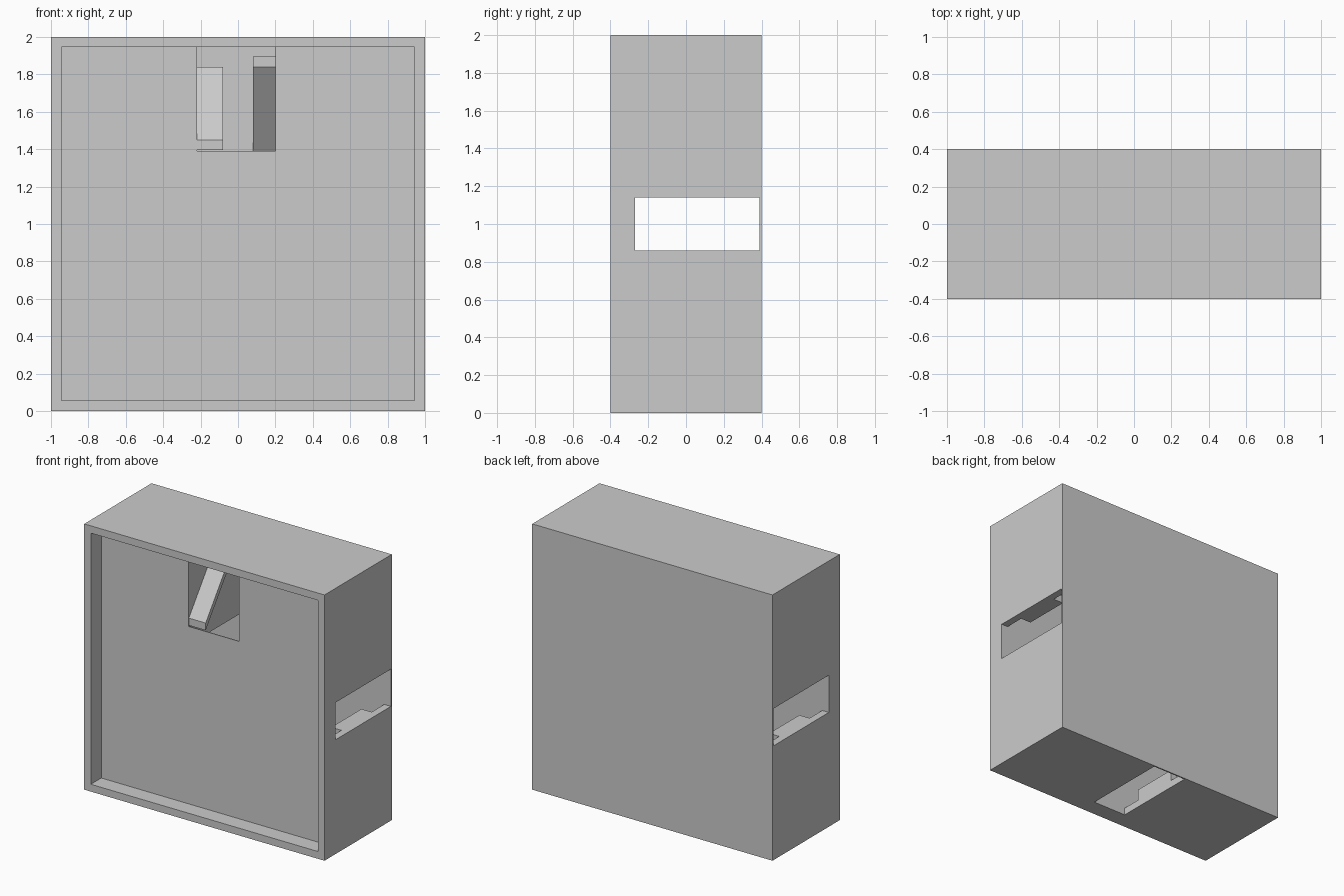
import bpy
import bmesh

if "Cube" in bpy.data.objects:
    bpy.data.objects.remove(bpy.data.objects["Cube"], do_unlink=True)

# One plain grey for the whole model
GREY = (0.6, 0.6, 0.6, 1)
grey = bpy.data.materials.new("plain grey")
grey.use_nodes = True
grey.diffuse_color = GREY
grey.node_tree.nodes["Principled BSDF"].inputs["Base Color"].default_value = GREY

WALL = 0.055            # rim and side wall thickness
FRONT, BACK = -0.27, 0.39   # inner faces of the two thin panels
SLOT = 0.14             # half width of the side slots
INNER = 1 - WALL


def make_object(name, bm):
    bmesh.ops.recalc_face_normals(bm, faces=bm.faces[:])
    mesh = bpy.data.meshes.new(name)
    bm.to_mesh(mesh)
    bm.free()
    mesh.materials.append(grey)
    obj = bpy.data.objects.new(name, mesh)
    bpy.context.collection.objects.link(obj)
    return obj


def box(name, x, y, z):
    """Box from (low, high) pairs."""
    bm = bmesh.new()
    bmesh.ops.create_cube(bm, size=1)
    for v in bm.verts:
        v.co = [r[0] if c < 0 else r[1] for c, r in zip(v.co, (x, y, z))]
    return make_object(name, bm)


def slab(name, x, start, end):
    """Sloping slab across x, its top running between two (y, z) points."""
    bm = bmesh.new()
    profile = [start, end, (end[0], end[1] - WALL), (start[0], start[1] - WALL)]
    face = bm.faces.new([bm.verts.new((x[0], y, z)) for y, z in profile])
    side = bmesh.ops.extrude_face_region(bm, geom=[face])["geom"]
    verts = [g for g in side if isinstance(g, bmesh.types.BMVert)]
    bmesh.ops.translate(bm, verts=verts, vec=(x[1] - x[0], 0, 0))
    return make_object(name, bm)


def cut(target, x, y, z):
    """Cut a box out of the target and discard the cutter."""
    cutter = box("cutter", x, y, z)
    cutter.hide_render = True
    mod = target.modifiers.new("cut", "BOOLEAN")
    mod.operation = "DIFFERENCE"
    mod.solver = "EXACT"
    mod.object = cutter
    bpy.context.view_layer.update()
    graph = bpy.context.evaluated_depsgraph_get()
    result = bpy.data.meshes.new_from_object(target.evaluated_get(graph))
    target.modifiers.clear()
    target.data = result
    bpy.data.objects.remove(cutter, do_unlink=True)


# Hollow case with a recessed front panel
case = box("case", (-1, 1), (-0.4, 0.4), (0, 2))
inside = (-INNER, INNER)
height = (WALL, 2 - WALL)
depth = (FRONT, BACK)
cut(case, inside, depth, height)
cut(case, inside, (-0.5, FRONT - 0.006), height)

# Front opening, then the slots in both sides and the base
cut(case, (-0.22, 0.2), (-0.3, -0.2), (1.39, 2 - WALL))
cut(case, (0.9, 1.1), depth, (1 - SLOT, 1 + SLOT))
cut(case, (-1.1, -0.9), depth, (1 - SLOT, 1 + SLOT))
cut(case, (-SLOT, SLOT), depth, (-0.1, 0.1))

# Chute behind the front opening
for name, x in (("chute_right_wall", -0.23), ("chute_left_wall", 0.2)):
    box(name, (x, x + 0.01), depth, (1.25, 2 - WALL))
slab("rising_ramp", (-0.22, -0.08), (FRONT, 1.45), (0.02, 1.84))
slab("falling_ramp", (0.08, 0.2), (0.07, 1.84 + WALL), (BACK, 1.39 + WALL))

# Guide tabs along the inner edges of each slot
tab = (-0.12, 0.24)
reach = 0.085
for side, name in ((1, "left"), (-1, "right")):
    x = sorted((side * INNER, side * (INNER - reach)))
    box(name + "_lower_tab", x, tab, (1 - SLOT - WALL, 1 - SLOT))
    box(name + "_upper_tab", x, tab, (1 + SLOT, 1 + SLOT + WALL))
    edge = sorted((side * SLOT, side * (SLOT + WALL)))
    box("base_" + name + "_tab", edge, tab, (WALL, WALL + reach))
